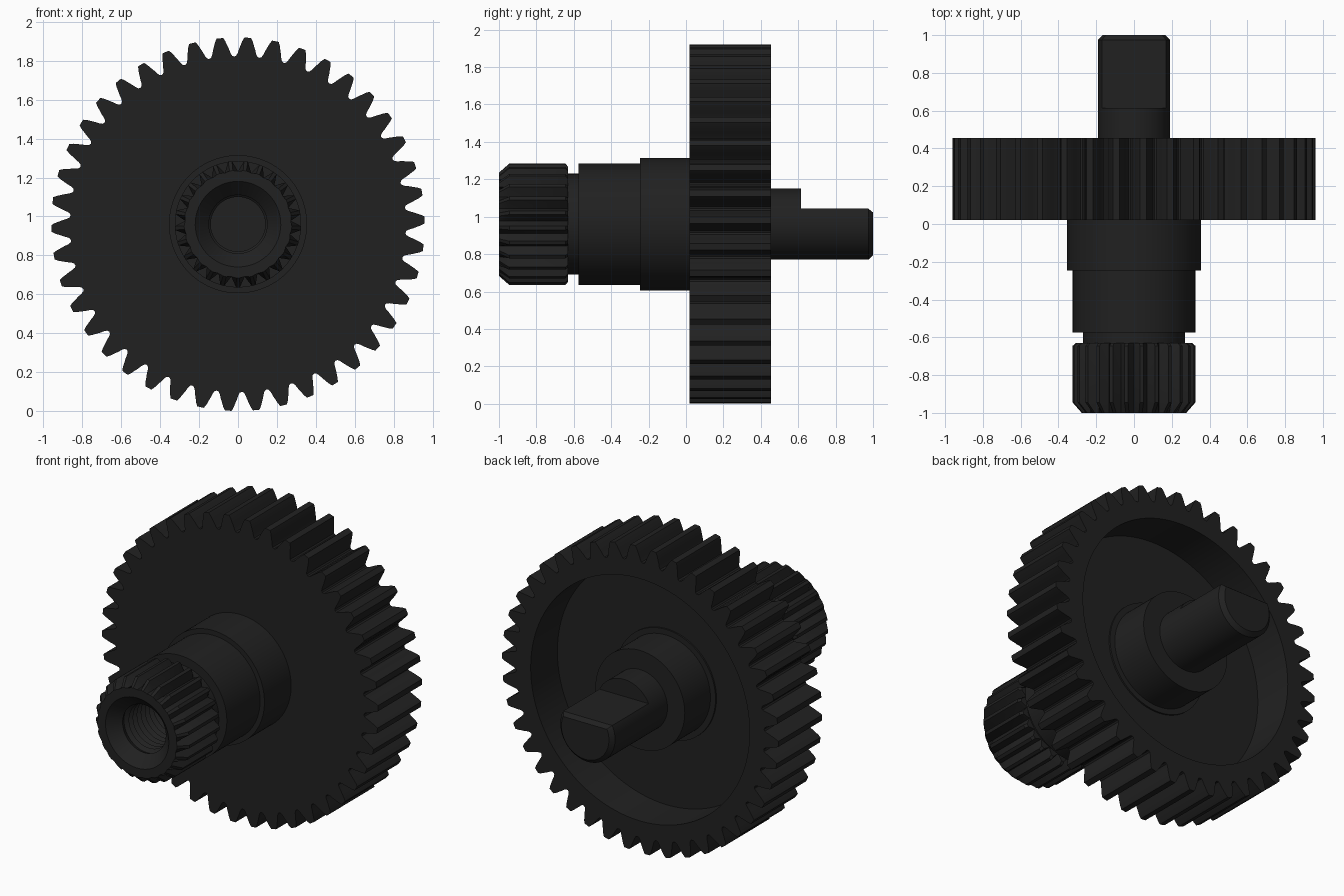
import bpy, bmesh, math

if "Cube" in bpy.data.objects:
    bpy.data.objects.remove(bpy.data.objects["Cube"])

CZ = 0.96          # height of the rotation axis
TAU = 2 * math.pi

mat = bpy.data.materials.new("black_plastic")
mat.diffuse_color = (0.015, 0.015, 0.015, 1)
mat.use_nodes = True
mat.node_tree.nodes["Principled BSDF"].inputs["Base Color"].default_value = mat.diffuse_color


def loft(name, rings, cap_start=False, cap_end=False):
    """Skin rings of (x, y, z), ordered front axis -> outside -> back axis."""
    bm = bmesh.new()
    loops = [[bm.verts.new(p) for p in ring] for ring in rings]
    n = len(loops[0])
    for a, b in zip(loops, loops[1:]):
        for i in range(n):
            j = (i + 1) % n
            bm.faces.new((a[i], b[i], b[j], a[j]))
    if cap_start:
        bm.faces.new(loops[0])
    if cap_end:
        bm.faces.new(loops[-1][::-1])
    mesh = bpy.data.meshes.new(name)
    bm.to_mesh(mesh)
    bm.free()
    obj = bpy.data.objects.new(name, mesh)
    bpy.context.collection.objects.link(obj)
    mesh.materials.append(mat)
    obj.location.z = CZ
    bpy.ops.object.select_all(action='DESELECT')
    obj.select_set(True)
    bpy.context.view_layer.objects.active = obj
    bpy.ops.object.shade_smooth_by_angle(angle=math.radians(30))
    return obj


def teeth(count, tooth, phase=0):
    """Repeat one tooth, given as (pitch fraction, radius), around the axis."""
    return [(phase + (k + f) * TAU / count, r) for k in range(count) for f, r in tooth]


def ring(y, outline, radius=None, limit=9, flat=9):
    """Place an outline at y, optionally round, clipped to a radius or flat-topped."""
    pts = []
    for a, r in outline:
        r = min(r if radius is None else radius, limit)
        pts.append((r * math.cos(a), y, min(r * math.sin(a), flat)))
    return pts


# Large spur gear with a recessed back
flank = [(-.42, .866), (-.36, .88), (-.31, .9), (-.25, .92), (-.19, .942), (-.12, .96)]
tooth = [(-.5, .862)] + flank + [(-f, r) for f, r in reversed(flank)]
gear = teeth(42, tooth, math.radians(1.3))
loft("spur_gear", [
    ring(.02, gear, .35),
    ring(.02, gear),
    ring(.455, gear),
    ring(.455, gear, .76),
    ring(.19, gear, .76),
    ring(.19, gear, .34),
])

# Splined output end with countersunk, threaded bore
spline = teeth(25, [(0, .272), (.38, .325), (.62, .325)], -math.pi / 2 + TAU / 50)
thread = []
for i in range(14):
    y = -.36 - i * .04
    thread += [ring(y, spline, .14), ring(y - .02, spline, .162)]
loft("splined_output", [ring(-.32, spline, .14)] + thread + [
    ring(-.93, spline, .15),
    ring(-1, spline, .22),
    ring(-1, spline, limit=.277),
    ring(-.945, spline),
    ring(-.645, spline),
    ring(-.63, spline, limit=.308),
    ring(-.63, spline, .27),
], cap_start=True)

# Neck and stepped front hub
circle = [(TAU * i / 96, 1) for i in range(96)]
hub = [(-.63, .27), (-.575, .27), (-.575, .325), (-.245, .325), (-.245, .355), (.02, .355)]
loft("front_hub", [ring(y, circle, r) for y, r in hub])

# Boss inside the recess
boss = [(.19, .345), (.2, .345), (.2, .31), (.455, .31), (.455, .19)]
loft("rear_boss", [ring(y, circle, r) for y, r in boss])

# D-shaped shaft with chamfered tip
loft("d_shaft", [
    ring(.455, circle, .19),
    ring(.615, circle, .19),
    ring(.615, circle, .19, flat=.083),
    ring(.975, circle, .19, flat=.083),
    ring(1, circle, .165, flat=.063),
], cap_end=True)
